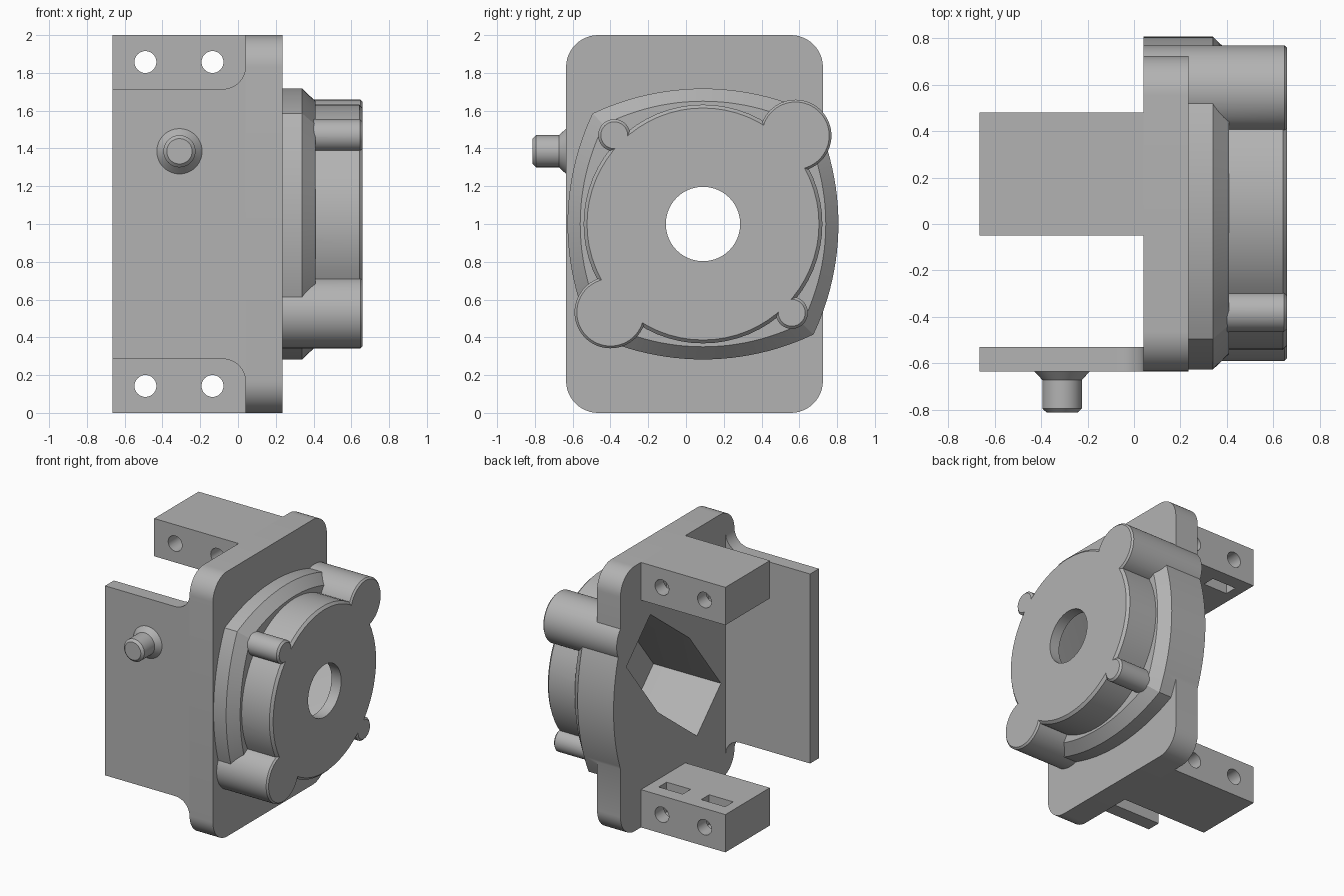
import bpy, bmesh, math
from mathutils import Vector

cube = bpy.data.objects.get("Cube")
if cube:
    bpy.data.objects.remove(cube, do_unlink=True)

grey = bpy.data.materials.new("cast_grey")
grey.use_nodes = True
grey.diffuse_color = (0.45, 0.45, 0.45, 1)
grey.node_tree.nodes["Principled BSDF"].inputs["Base Color"].default_value = grey.diffuse_color

CY, CZ = 0.09, 1.0              # housing axis
BACK, FACE = 0.04, 0.235        # mounting plate back and front
TIP = 0.66                      # housing end


def loft(name, rings):
    """Closed solid through rings of equal point count."""
    bm = bmesh.new()
    loops = [[bm.verts.new(p) for p in ring] for ring in rings]
    n = len(loops[0])
    for a, b in zip(loops, loops[1:]):
        for i in range(n):
            j = (i + 1) % n
            bm.faces.new((a[i], a[j], b[j], b[i]))
    bm.faces.new(loops[0])
    bm.faces.new(loops[-1])
    bmesh.ops.recalc_face_normals(bm, faces=bm.faces)
    mesh = bpy.data.meshes.new(name)
    bm.to_mesh(mesh)
    bm.free()
    mesh.materials.append(grey)
    ob = bpy.data.objects.new(name, mesh)
    bpy.context.collection.objects.link(ob)
    return ob


def arc(cu, cv, r, start, end, n=12):
    return [(cu + r * math.cos(math.radians(start + (end - start) * i / n)),
             cv + r * math.sin(math.radians(start + (end - start) * i / n)))
            for i in range(n + 1)]


def circle(cu, cv, r, n=64):
    return arc(cu, cv, r, 0, 360, n)[:-1]


def along_x(x, pts):
    return [(x, u, v) for u, v in pts]


def along_y(y, pts):
    return [(u, y, v) for u, v in pts]


def box(name, x, y, z):
    pts = [(x[0], z[0]), (x[1], z[0]), (x[1], z[1]), (x[0], z[1])]
    return loft(name, [along_y(t, pts) for t in y])


def boolean(ob, other, operation):
    mod = ob.modifiers.new(operation.lower(), "BOOLEAN")
    mod.operation, mod.solver, mod.object = operation, "EXACT", other
    bpy.context.view_layer.objects.active = ob
    bpy.ops.object.modifier_apply(modifier=mod.name)
    bpy.data.objects.remove(other, do_unlink=True)


def boss(name, u, v, r, x0, bevel):
    return loft(name, [along_x(x0, circle(u, v, r)),
                       along_x(TIP - bevel, circle(u, v, r)),
                       along_x(TIP, circle(u, v, r - bevel))])


# Mounting plate with rounded corners
R = 0.17
y0, y1 = -0.635, 0.725
outline = []
for u, v, a in ((y1 - R, R, -90), (y1 - R, 2 - R, 0), (y0 + R, 2 - R, 90), (y0 + R, R, 180)):
    outline += arc(u, v, R, a, a + 90)
body = loft("cast_body", [along_x(BACK, outline), along_x(FACE, outline)])


# Flange: square with four bowed sides and a chamfered rim
def bowed_square(half, bulge):
    sag = bulge - half
    r = (half * half + sag * sag) / (2 * sag)
    sweep = math.degrees(math.asin(half / r))
    pts = []
    for k in range(4):
        a = math.radians(90 * k)
        c = bulge - r
        pts += arc(CY + c * math.cos(a), CZ + c * math.sin(a), r,
                   90 * k - sweep, 90 * k + sweep, 24)[:-1]
    return pts


flange = loft("flange", [along_x(BACK, bowed_square(0.585, 0.717)),
                         along_x(0.34, bowed_square(0.585, 0.717)),
                         along_x(0.41, bowed_square(0.525, 0.65))])
boolean(body, flange, "UNION")

# Round housing and its corner bosses
boolean(body, boss("housing", CY, CZ, 0.632, 0.3, 0.018), "UNION")
for s in (1, -1):
    boolean(body, boss("large_boss", CY + s * 0.49, CZ + s * 0.468, 0.19, BACK, 0.012), "UNION")
    boolean(body, boss("small_boss", CY - s * 0.47, CZ + s * 0.47, 0.085, 0.3, 0.014), "UNION")

# Six-sided cavity from the back, and the shaft hole through the end
half = [(0.28, 0.57), (0.57, 0.28), (0.19, -0.21)]
ring = half + [(-u, -v) for u, v in half]


def cavity_ring(x, scale):
    return along_x(x, [(CY + u * scale, CZ + v * scale) for u, v in ring])


boolean(body, loft("cavity_cutter", [cavity_ring(0, 1.01), cavity_ring(0.08, 0.97),
                                     cavity_ring(0.58, 0.93)]), "DIFFERENCE")
shaft = circle(CY, CZ, 0.197)
boolean(body, loft("shaft_cutter", [along_x(0, shaft), along_x(0.8, shaft)]), "DIFFERENCE")

# Front wall, filleted into the mounting plate
f = 0.12
wall = [(-0.665, 0.285)] + arc(BACK - f, 0.285 - f, f, 90, 0)
wall += arc(BACK - f, 1.715 + f, f, 0, -90) + [(-0.665, 1.715)]
front_wall = loft("front_wall", [along_y(y0, wall), along_y(-0.53, wall)])

# Clamp blocks with cross holes and nut slots
parts = [body, front_wall]
for name, z, slot in (("lower_block", (0, 0.285), (0.06, 0.35)),
                      ("upper_block", (1.715, 2), (1.65, 1.94))):
    block = box(name, (-0.665, BACK), (-0.05, 0.48), z)
    for x in (-0.49, -0.135):
        hole = circle(x, (z[0] + z[1]) / 2, 0.058, 32)
        boolean(block, loft("hole_cutter", [along_y(-0.2, hole), along_y(0.6, hole)]), "DIFFERENCE")
        boolean(block, box("slot_cutter", (x - 0.1, x + 0.1), (0.28, 0.375), slot), "DIFFERENCE")
    parts.append(block)

# Side pin with a conical root and chamfered end
profile = [(-0.6, 0.12), (y0, 0.12), (-0.672, 0.085), (-0.795, 0.085), (-0.812, 0.067)]
parts.append(loft("side_pin", [along_y(y, circle(-0.31, 1.385, r, 48)) for y, r in profile]))

# Smooth curved faces, keep edges sharp
bpy.ops.object.select_all(action="DESELECT")
for ob in parts:
    ob.select_set(True)
bpy.context.view_layer.objects.active = body
bpy.ops.object.shade_smooth_by_angle(angle=math.radians(25))
